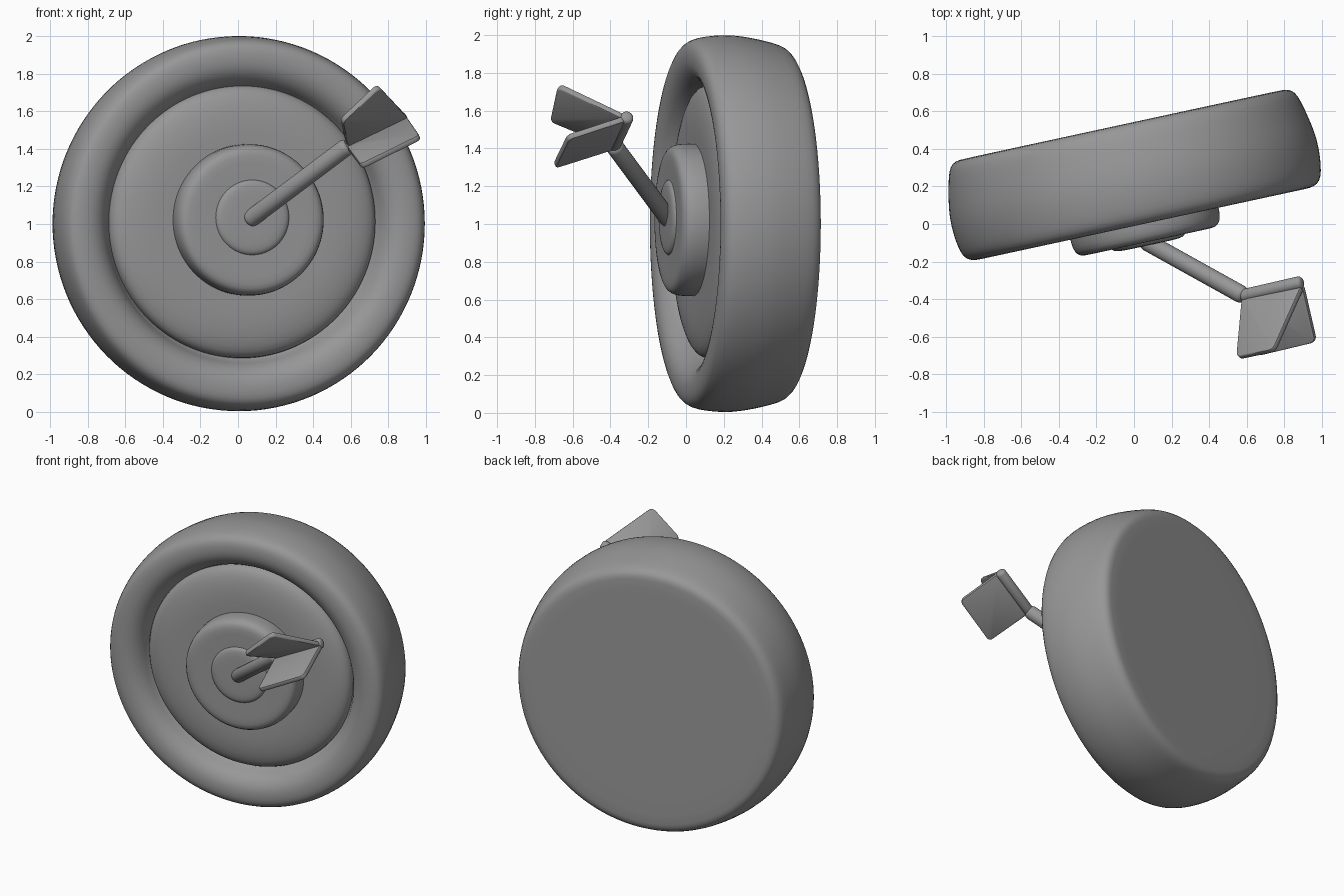
import bpy, bmesh, math
from mathutils import Vector, Matrix

if "Cube" in bpy.data.objects:
    bpy.data.objects.remove(bpy.data.objects["Cube"])

YAW = Matrix.Rotation(math.radians(12.2), 4, 'Z')   # board is turned slightly
U0 = 0.047                                          # board centre along its width

GREY = bpy.data.materials.new("dark_grey")
GREY.diffuse_color = (0.31, 0.31, 0.31, 1)
GREY.use_nodes = True
GREY.node_tree.nodes["Principled BSDF"].inputs["Base Color"].default_value = GREY.diffuse_color


def finish(name, bm, angle=40, subsurf=0):
    bmesh.ops.recalc_face_normals(bm, faces=bm.faces)
    me = bpy.data.meshes.new(name)
    bm.to_mesh(me)
    bm.free()
    me.materials.append(GREY)
    ob = bpy.data.objects.new(name, me)
    bpy.context.collection.objects.link(ob)
    if subsurf:
        ob.modifiers.new("smooth", 'SUBSURF').levels = subsurf
        ob.modifiers["smooth"].render_levels = subsurf
    bpy.ops.object.select_all(action='DESELECT')
    ob.select_set(True)
    bpy.context.view_layer.objects.active = ob
    bpy.ops.object.shade_smooth_by_angle(angle=math.radians(angle))
    return ob


def lathe(name, profile, cz, du=0.0, segments=64):
    """Spin (radius, depth) points about the board's axis."""
    bm = bmesh.new()
    vs = [bm.verts.new((r, w, 0)) for r, w in profile]
    edges = [bm.edges.new(p) for p in zip(vs, vs[1:])]
    bmesh.ops.spin(bm, geom=vs + edges, cent=(0, 0, 0), axis=(0, 1, 0),
                   angle=math.tau, steps=segments, use_duplicate=False)
    bmesh.ops.remove_doubles(bm, verts=bm.verts, dist=1e-4)
    bm.transform(YAW @ Matrix.Translation((U0 + du, 0, cz)))
    return finish(name, bm, 75, 1)


def rod(name, a, b, r1, r2):
    """Round rod with softened ends between two points."""
    a, b = Vector(a), Vector(b)
    d = b - a
    bm = bmesh.new()
    bmesh.ops.create_cone(bm, cap_ends=True, segments=24, radius1=r1, radius2=r2,
                          depth=d.length)
    rims = [e for e in bm.edges if abs(e.verts[0].co.z - e.verts[1].co.z) < 1e-5]
    bmesh.ops.bevel(bm, geom=rims, offset=min(r1, r2) * 0.6, segments=3,
                    affect='EDGES', profile=0.5)
    bm.transform(Matrix.Translation((a + b) / 2)
                 @ d.to_track_quat('Z', 'Y').to_matrix().to_4x4())
    return finish(name, bm)


def fin(name, corners, thick=0.034):
    """Thin four-sided plate with rounded corners and edges."""
    pts = [Vector(c) for c in corners]
    n = (pts[2] - pts[0]).cross(pts[3] - pts[1]).normalized() * thick / 2
    bm = bmesh.new()
    lo = [bm.verts.new(p - n) for p in pts]
    hi = [bm.verts.new(p + n) for p in pts]
    bm.faces.new(lo[::-1])
    bm.faces.new(hi)
    for i in range(4):
        j = (i + 1) % 4
        bm.faces.new((lo[i], lo[j], hi[j], hi[i]))
    corner = [e for e in bm.edges
              if abs((e.verts[0].co - e.verts[1].co).length - thick) < 1e-4]
    bmesh.ops.bevel(bm, geom=corner, offset=0.03, segments=4,
                    affect='EDGES', profile=0.5)
    bm.normal_update()
    rims = [e for e in bm.edges if e.calc_face_angle(0) > 1.2]
    bmesh.ops.bevel(bm, geom=rims, offset=0.009, segments=2,
                    affect='EDGES', profile=0.5)
    return finish(name, bm)


# Board body: flat back, bulging side, rounded front ring falling to a groove
lathe("board_rim", [
    (0, 0.53), (0.5, 0.53), (0.87, 0.53), (0.905, 0.528), (0.94, 0.505), (0.96, 0.45),
    (0.985, 0.34), (1.001, 0.24), (0.998, 0.14), (0.986, 0.06), (0.968, 0.015),
    (0.935, -0.008), (0.88, -0.012), (0.83, -0.006), (0.78, 0.022),
    (0.74, 0.075), (0.725, 0.15), (0.6, 0.18), (0, 0.18)], 1.002)

# Domed middle plate, hub and bullseye
lathe("middle_plate", [
    (0.72, 0.2), (0.73, 0.12), (0.718, 0.078), (0.67, 0.048), (0.58, 0.03),
    (0.48, 0.025), (0.38, 0.03), (0, 0.03)], 1.012)
lathe("hub", [
    (0.40, 0.1), (0.405, 0.0), (0.402, -0.06), (0.385, -0.098), (0.35, -0.111),
    (0.27, -0.107), (0, -0.105)], 1.022, 0.008)
lathe("bullseye", [
    (0.205, -0.08), (0.203, -0.108), (0.185, -0.122), (0.15, -0.127), (0, -0.127)],
    1.035, 0.008)

# Dart stuck in the bullseye
rod("dart_shaft", (0.05, -0.085, 1.015), (0.59, -0.385, 1.42), 0.047, 0.047)
rod("dart_tail", (0.57, -0.385, 1.41), (0.895, -0.31, 1.57), 0.036, 0.036)
fin("upper_fin", [(0.55, -0.715, 1.55), (0.745, -0.675, 1.735),
                  (0.90, -0.33, 1.57), (0.58, -0.385, 1.415)])
fin("lower_fin", [(0.655, -0.70, 1.305), (0.97, -0.625, 1.46),
                  (0.90, -0.32, 1.56), (0.58, -0.385, 1.405)])
